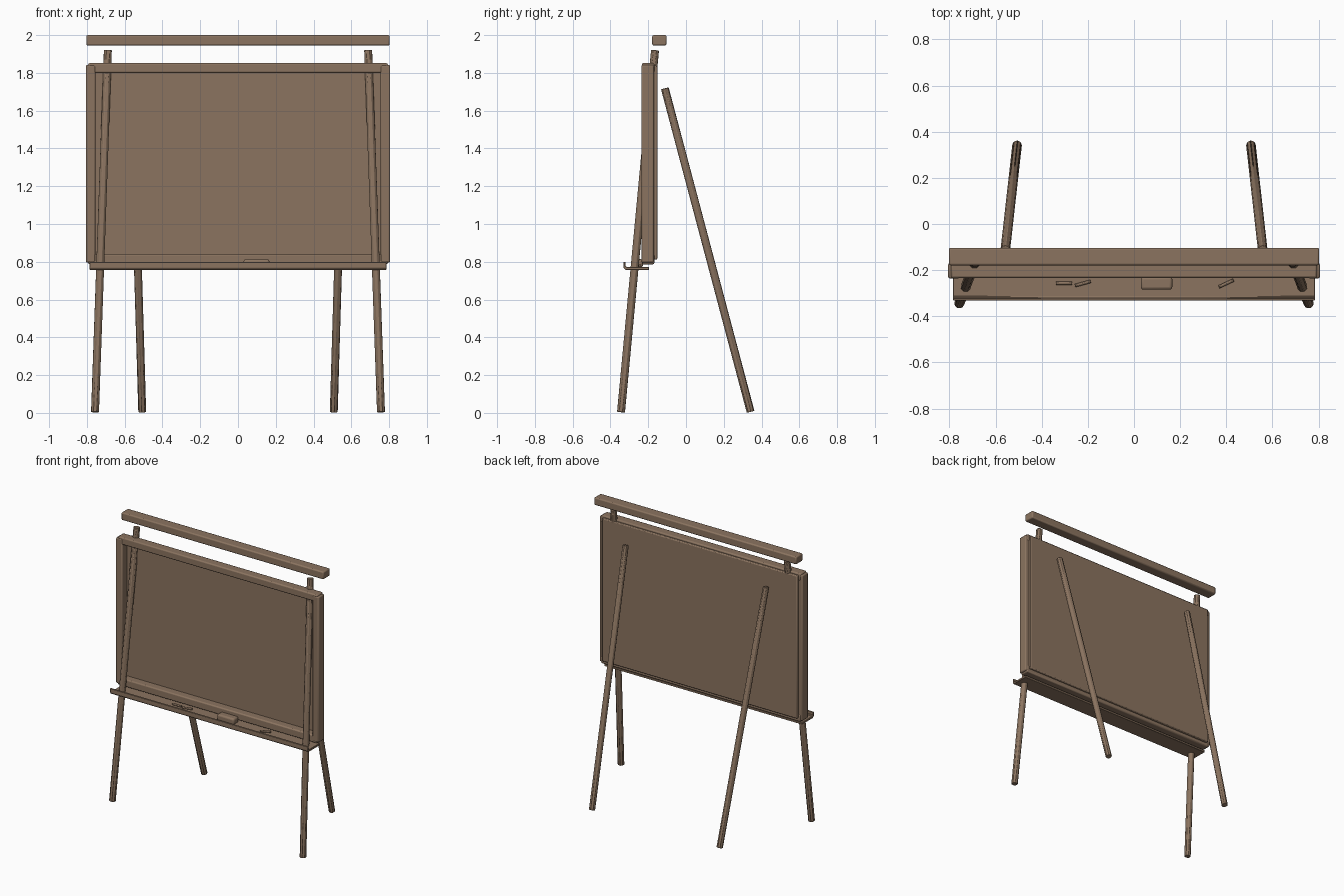
import bpy, bmesh, math
from mathutils import Vector

if "Cube" in bpy.data.objects:
    bpy.data.objects.remove(bpy.data.objects["Cube"], do_unlink=True)

wood = bpy.data.materials.new("brown wood")
wood.use_nodes = True
colour = (0.26, 0.175, 0.117, 1)
wood.diffuse_color = colour
wood.node_tree.nodes["Principled BSDF"].inputs["Base Color"].default_value = colour


def finish(name, bm, bevel=0.0, segments=2):
    """Turn a bmesh into a named, bevelled, smoothly shaded object."""
    bmesh.ops.recalc_face_normals(bm, faces=bm.faces)
    mesh = bpy.data.meshes.new(name)
    bm.to_mesh(mesh)
    bm.free()
    mesh.materials.append(wood)
    ob = bpy.data.objects.new(name, mesh)
    bpy.context.collection.objects.link(ob)
    bpy.context.view_layer.objects.active = ob
    ob.select_set(True)
    if bevel:
        mod = ob.modifiers.new("rounded edges", "BEVEL")
        mod.width, mod.segments = bevel, segments
    bpy.ops.object.shade_smooth_by_angle(angle=math.radians(35))
    ob.select_set(False)
    return ob


def box(name, low, high, bevel=0.008, segments=2):
    low, high = Vector(low), Vector(high)
    bm = bmesh.new()
    bmesh.ops.create_cube(bm, size=1)
    bmesh.ops.scale(bm, vec=high - low, verts=bm.verts)
    bmesh.ops.translate(bm, vec=(low + high) / 2, verts=bm.verts)
    return finish(name, bm, bevel, segments)


def rod(name, start, end, radius, sides=8, bevel=0.002):
    """Straight round bar between two points."""
    start, end = Vector(start), Vector(end)
    axis = end - start
    bm = bmesh.new()
    bmesh.ops.create_cone(bm, cap_ends=True, segments=sides, radius1=radius,
                          radius2=radius, depth=axis.length)
    turn = axis.to_track_quat("Z", "Y").to_matrix()
    bmesh.ops.rotate(bm, matrix=turn, verts=bm.verts)
    bmesh.ops.translate(bm, vec=(start + end) / 2, verts=bm.verts)
    return finish(name, bm, bevel, 1)


def extrude_x(name, profile, half, bevel):
    """Sweep a (y, z) outline along x."""
    bm = bmesh.new()
    face = bm.faces.new([bm.verts.new((-half, y, z)) for y, z in profile])
    side = bmesh.ops.extrude_face_region(bm, geom=[face])["geom"]
    moved = [v for v in side if isinstance(v, bmesh.types.BMVert)]
    bmesh.ops.translate(bm, vec=(2 * half, 0, 0), verts=moved)
    return finish(name, bm, bevel, 1)


# Legs and frame stiles, mirrored left and right
for side, s in (("left", 1), ("right", -1)):
    rod(f"front_leg_{side}", (s * 0.757, -0.344, 0.004), (s * 0.689, -0.164, 1.92), 0.0225)
    rod(f"rear_leg_{side}", (s * 0.507, 0.342, 0.006), (s * 0.558, -0.112, 1.718), 0.0215)
    x0, x1 = sorted((s * 0.755, s * 0.806))
    box(f"frame_stile_{side}", (x0, -0.236, 0.796), (x1, -0.17, 1.842))

# Frame rails
box("frame_rail_top", (-0.793, -0.234, 1.8), (0.793, -0.168, 1.852))
box("frame_rail_bottom", (-0.793, -0.234, 0.786), (0.793, -0.168, 0.84))

# Writing board, standing proud of the frame at the back
box("board_panel", (-0.775, -0.18, 0.812), (0.775, -0.152, 1.838), 0.006)

# Loose bar above the board
box("top_bar", (-0.803, -0.179, 1.945), (0.803, -0.103, 2.0), 0.008)

# Chalk tray with an upturned lip
extrude_x("chalk_tray", [(-0.196, 0.757), (-0.196, 0.772), (-0.314, 0.772), (-0.32, 0.778),
                         (-0.32, 0.799), (-0.331, 0.799), (-0.331, 0.767), (-0.32, 0.757)],
          0.785, 0.002)

# Eraser and chalk sticks
box("eraser", (0.03, -0.285, 0.77), (0.166, -0.228, 0.814), 0.012, 3)
for i, (x, y, angle) in enumerate(((-0.304, -0.257, 0), (-0.222, -0.258, 15), (0.4, -0.258, 25))):
    half = Vector((math.cos(math.radians(angle)), math.sin(math.radians(angle)), 0)) * 0.035
    middle = Vector((x, y, 0.779))
    rod(f"chalk_stick_{i + 1}", middle - half, middle + half, 0.0075, 8, 0.001)
